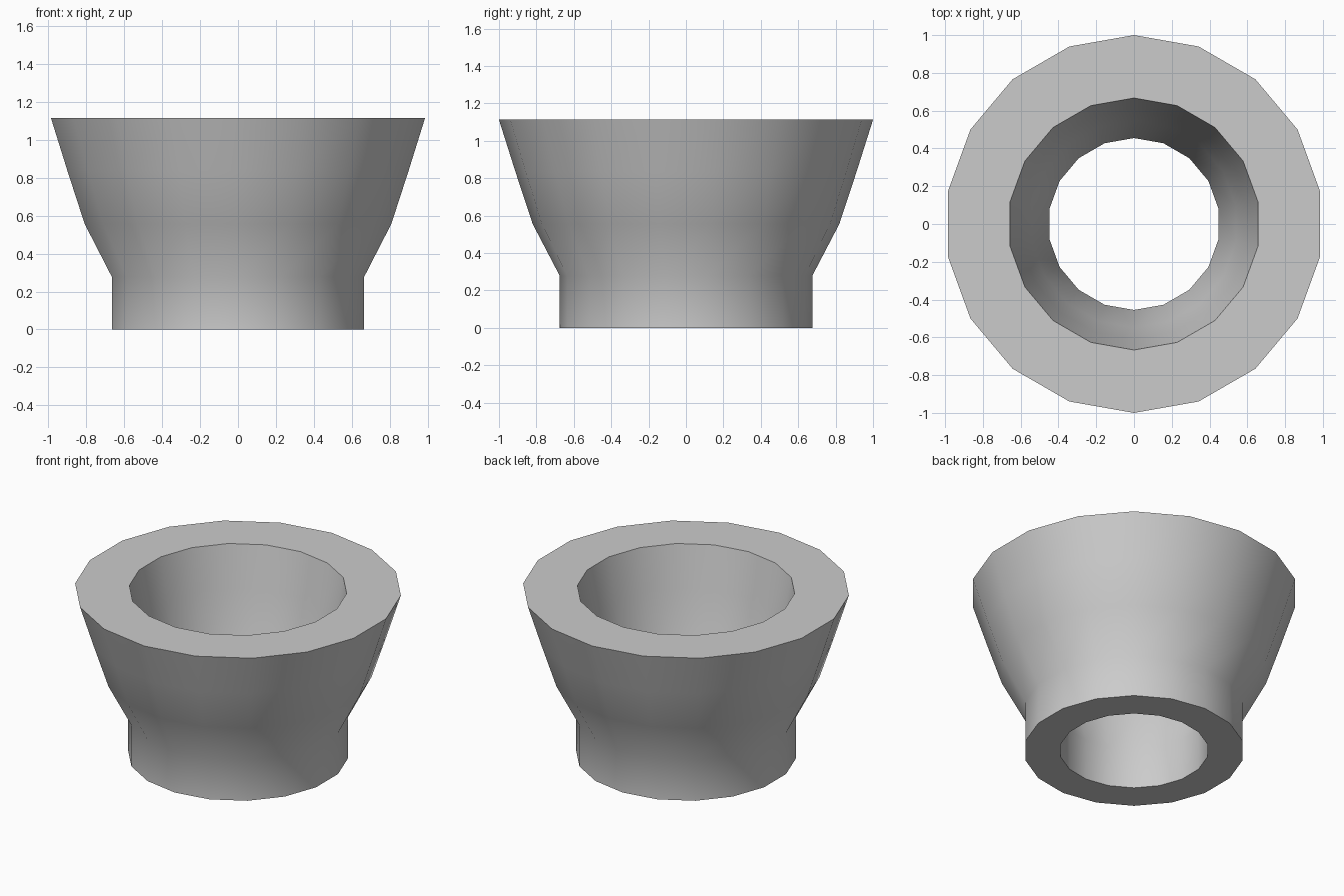
import bpy, bmesh, math

if "Cube" in bpy.data.objects:
    bpy.data.objects.remove(bpy.data.objects["Cube"])

SIDES = 18
# outer wall profile (radius, height); the bore follows it at two thirds scale
outer = [(0.675, 0.0), (0.675, 0.278), (0.82, 0.556), (0.912, 0.835), (1.0, 1.113)]
bore = [(0.455, 0.0), (0.455, 0.278), (0.548, 0.556), (0.609, 0.835), (0.667, 1.113)]
profile = outer + bore[::-1]

# flared ring: revolve the closed wall section
bm = bmesh.new()
rings = []
for i in range(SIDES):
    a = math.pi / 2 + 2 * math.pi * i / SIDES
    rings.append([bm.verts.new((r * math.cos(a), r * math.sin(a), z)) for r, z in profile])
n = len(profile)
for i in range(SIDES):
    p, q = rings[i], rings[(i + 1) % SIDES]
    for j in range(n):
        k = (j + 1) % n
        bm.faces.new((p[j], q[j], q[k], p[k]))
bmesh.ops.recalc_face_normals(bm, faces=bm.faces)
mesh = bpy.data.meshes.new("flared_collar")
bm.to_mesh(mesh)
bm.free()
collar = bpy.data.objects.new("flared_collar", mesh)
bpy.context.collection.objects.link(collar)

# smooth walls, crisp rims
bpy.context.view_layer.objects.active = collar
collar.select_set(True)
bpy.ops.object.shade_smooth_by_angle(angle=math.radians(35))
